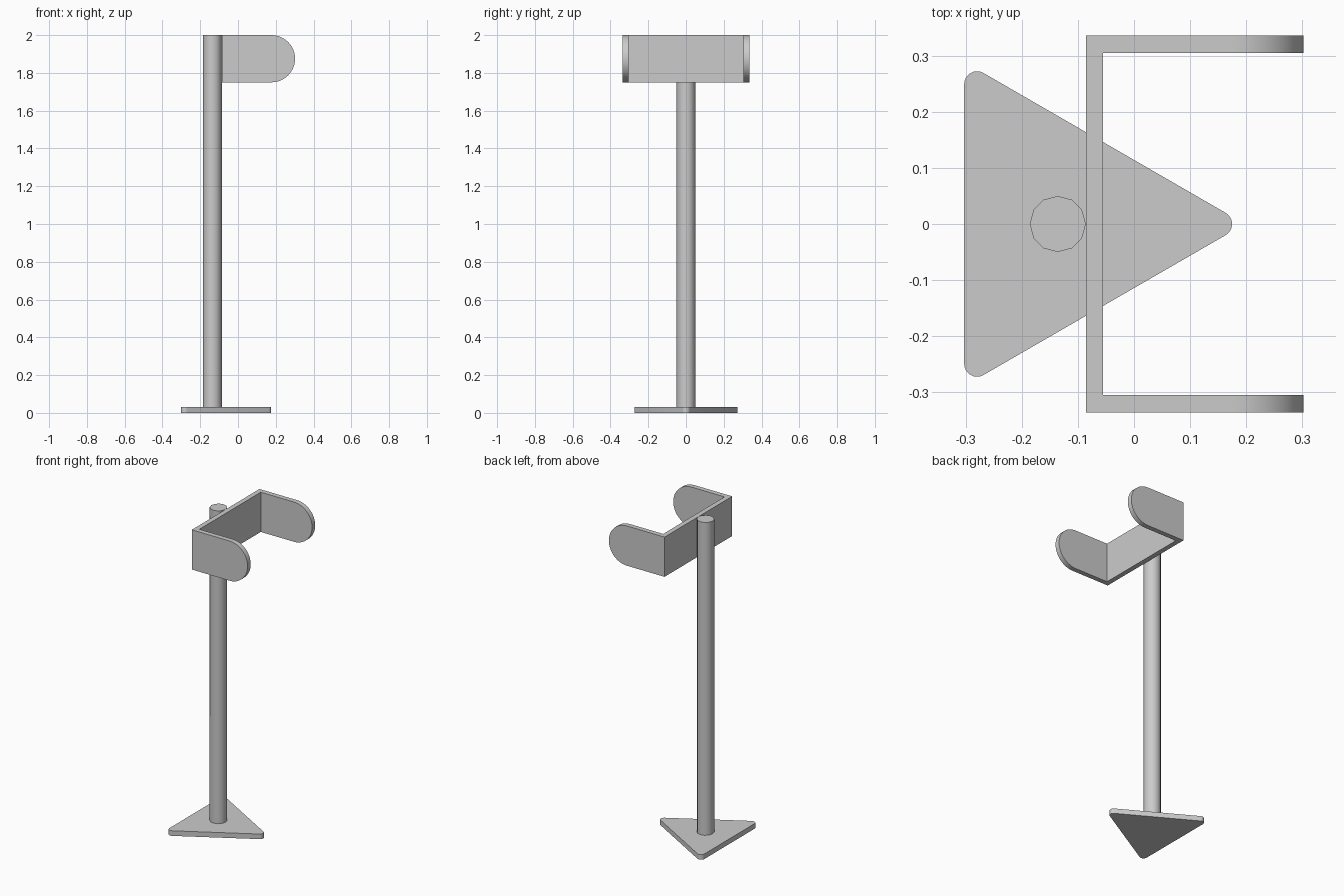
import bpy
import bmesh
from math import cos, sin, pi, radians
from mathutils import Matrix, Vector

cube = bpy.data.objects.get("Cube")
if cube:
    bpy.data.objects.remove(cube)

grey = bpy.data.materials.new("plain_grey")
grey.use_nodes = True
colour = (0.6, 0.6, 0.6, 1)
grey.diffuse_color = colour
grey.node_tree.nodes["Principled BSDF"].inputs["Base Color"].default_value = colour

POLE_X = -0.136


def arc(cx, cy, r, start, end, steps):
    """Points along an arc, angles in degrees."""
    angles = [radians(start + (end - start) * i / steps) for i in range(steps + 1)]
    return [(cx + r * cos(a), cy + r * sin(a)) for a in angles]


def extrude(bm, points, depth):
    """Add a closed prism: outline points swept along the depth vector."""
    face = bm.faces.new([bm.verts.new(p) for p in points])
    result = bmesh.ops.extrude_face_region(bm, geom=[face], use_keep_orig=True)
    moved = [v for v in result["geom"] if isinstance(v, bmesh.types.BMVert)]
    bmesh.ops.translate(bm, verts=moved, vec=Vector(depth))


def finish(bm, name):
    bmesh.ops.recalc_face_normals(bm, faces=bm.faces)
    mesh = bpy.data.meshes.new(name)
    bm.to_mesh(mesh)
    bm.free()
    mesh.materials.append(grey)
    obj = bpy.data.objects.new(name, mesh)
    bpy.context.collection.objects.link(obj)
    bpy.ops.object.select_all(action="DESELECT")
    obj.select_set(True)
    bpy.context.view_layer.objects.active = obj
    bpy.ops.object.shade_smooth_by_angle(angle=radians(35))
    return obj


# Triangular foot with rounded corners
bm = bmesh.new()
outline = []
for turn in (0, 120, 240):
    a = radians(turn)
    outline += arc(POLE_X + 0.288 * cos(a), 0.288 * sin(a), 0.023, turn - 60, turn + 60, 8)
extrude(bm, [(x, y, 0) for x, y in outline], (0, 0, 0.032))
finish(bm, "base_plate")

# Twelve-sided upright
bm = bmesh.new()
bmesh.ops.create_cone(bm, cap_ends=True, segments=12, radius1=0.05, radius2=0.05,
                      depth=1.97, matrix=Matrix.Translation((POLE_X, 0, 1.015))
                      @ Matrix.Rotation(pi / 2, 4, "Z"))
finish(bm, "pole")

# U-shaped cradle: back panel joining two round-ended arms
BACK, INNER, HALF, THICK = -0.086, -0.055, 0.336, 0.031
LOW, HIGH = 1.75, 2.0
bm = bmesh.new()
extrude(bm, [(BACK, -HALF + THICK, LOW), (INNER, -HALF + THICK, LOW),
             (INNER, HALF - THICK, LOW), (BACK, HALF - THICK, LOW)], (0, 0, HIGH - LOW))
finish(bm, "cradle_back")

radius = (HIGH - LOW) / 2
side = [(BACK, HIGH), (BACK, LOW)] + arc(0.302 - radius, LOW + radius, radius, -90, 90, 24)
for name, y in (("left_arm", -HALF), ("right_arm", HALF - THICK)):
    bm = bmesh.new()
    extrude(bm, [(x, y, z) for x, z in side], (0, THICK, 0))
    finish(bm, name.replace("left", "front") if y < 0 else name.replace("right", "rear"))
